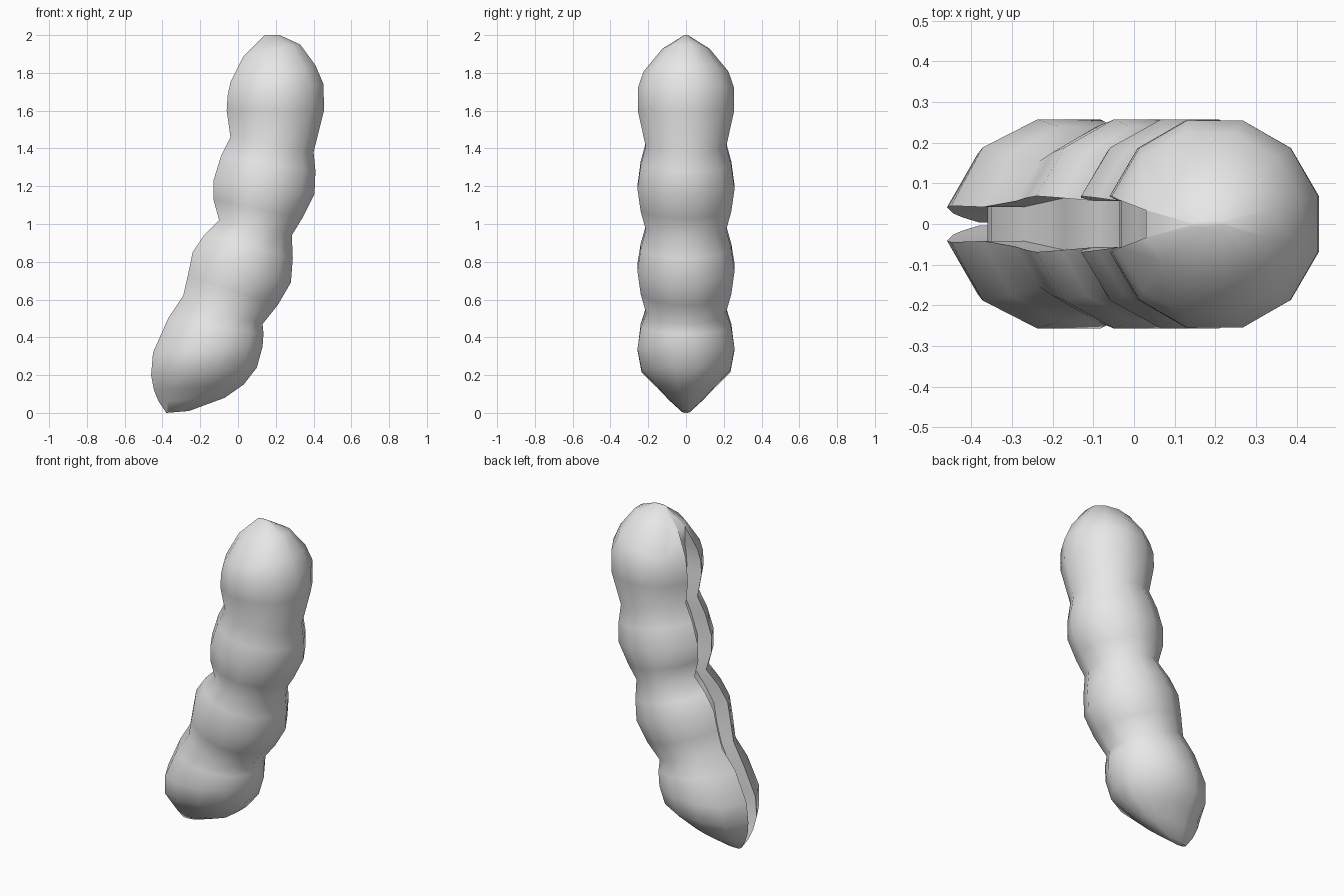
import bpy
import bmesh
import math
from mathutils import Vector

cube = bpy.data.objects.get("Cube")
if cube:
    bpy.data.objects.remove(cube, do_unlink=True)

SIDES = 12
START = math.pi / SIDES   # half step, so a flat strip lies on each edge of the pod

# Slanted sections: slit edge (x, z), back edge (x, z), half width
SECTIONS = [
    ((-.38, 0), (-.26, .01), .02),
    ((-.42, .06), (-.07, .08), .09),
    ((-.445, .12), (.03, .15), .15),
    ((-.46, .2), (.1, .24), .235),
    ((-.45, .32), (.13, .35), .257),
    ((-.37, .5), (.135, .42), .24),
    ((-.29, .62), (.13, .47), .21),      # first pinch
    ((-.265, .73), (.21, .57), .24),
    ((-.24, .85), (.28, .69), .257),
    ((-.18, .94), (.29, .82), .24),
    ((-.1, 1.02), (.285, .94), .213),    # second pinch
    ((-.13, 1.13), (.34, 1.03), .24),
    ((-.13, 1.23), (.405, 1.16), .257),
    ((-.09, 1.36), (.41, 1.28), .24),
    ((-.04, 1.46), (.4, 1.38), .213),    # third pinch
    ((-.06, 1.6), (.455, 1.6), .255),
    ((-.055, 1.68), (.453, 1.74), .255),
    ((-.04, 1.75), (.41, 1.84), .225),
    ((.03, 1.89), (.33, 1.95), .125),
    ((.14, 2), (.22, 2), .01),
]


def section_ring(slit_edge, back_edge, half_width):
    """Cross-section points, with a groove let into the slit side."""
    slit = Vector((slit_edge[0], 0, slit_edge[1]))
    back = Vector((back_edge[0], 0, back_edge[1]))
    middle, reach = (slit + back) / 2, (back - slit) / 2
    points = []
    for k in range(SIDES):
        angle = START + k * math.tau / SIDES
        p = middle + reach * (math.cos(angle) / math.cos(START))
        p.y = half_width * math.sin(angle) / math.cos(START)
        points.append(p)
    # The slit lips close up towards the lower end and vanish at the top
    half = SIDES // 2
    lips = points[half - 1:half + 1]
    if slit.z < .6:
        for p in lips:
            p.y *= .65
    depth = 0 if slit.z > 1.85 else min(.1, reach.length * .4)
    floor = [p + reach.normalized() * depth for p in lips]
    return points[:half] + floor + points[half:]


# Pod shell with its open slit
bm = bmesh.new()
rings = [[bm.verts.new(p) for p in section_ring(*s)] for s in SECTIONS]
for low, high in zip(rings, rings[1:]):
    for i in range(len(low)):
        j = (i + 1) % len(low)
        bm.faces.new((low[i], low[j], high[j], high[i]))
bm.faces.new(rings[0])
bm.faces.new(rings[-1])
bmesh.ops.recalc_face_normals(bm, faces=bm.faces)
mesh = bpy.data.meshes.new("pod")
bm.to_mesh(mesh)
bm.free()
pod = bpy.data.objects.new("pod", mesh)
bpy.context.collection.objects.link(pod)

# Plain pale grey
grey = bpy.data.materials.new("pale_grey")
grey.use_nodes = True
colour = (.8, .8, .8, 1)
grey.diffuse_color = colour
grey.node_tree.nodes["Principled BSDF"].inputs["Base Color"].default_value = colour
mesh.materials.append(grey)

# Smooth bulges, sharp slit lips
bpy.ops.object.select_all(action="DESELECT")
pod.select_set(True)
bpy.context.view_layer.objects.active = pod
bpy.ops.object.shade_smooth_by_angle(angle=math.radians(55))
